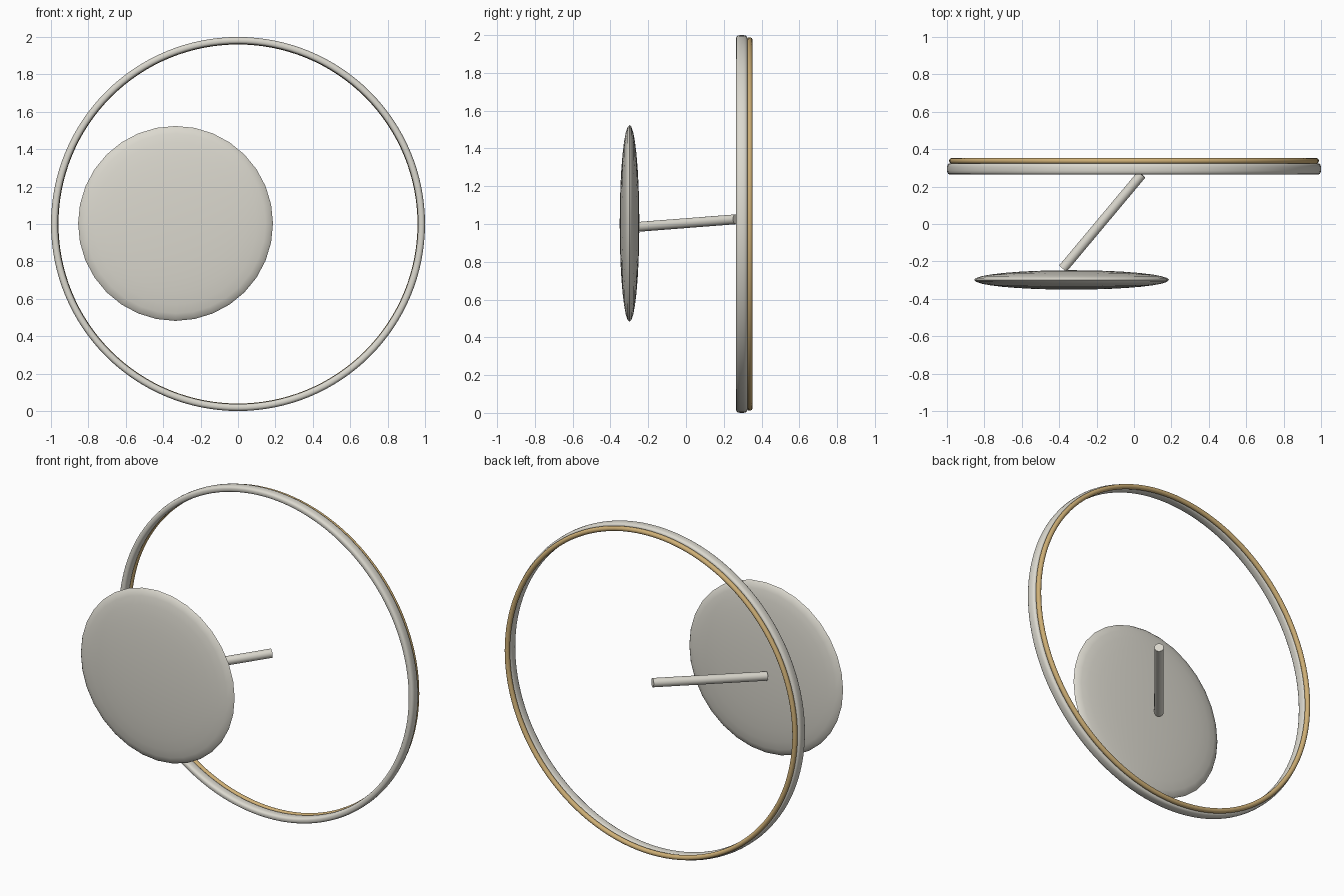
import bpy, bmesh, math
from mathutils import Vector, Matrix

cube = bpy.data.objects.get("Cube")
if cube:
    bpy.data.objects.remove(cube, do_unlink=True)


def make_material(name, rgb):
    mat = bpy.data.materials.new(name)
    mat.use_nodes = True
    mat.diffuse_color = (*rgb, 1)
    mat.node_tree.nodes["Principled BSDF"].inputs["Base Color"].default_value = (*rgb, 1)
    return mat


warm_white = make_material("warm white", (0.71, 0.69, 0.62))
gold = make_material("gold", (0.62, 0.43, 0.18))


def finish(name, bm, mat, angle=40):
    bmesh.ops.recalc_face_normals(bm, faces=bm.faces)
    mesh = bpy.data.meshes.new(name)
    bm.to_mesh(mesh)
    bm.free()
    mesh.materials.append(mat)
    obj = bpy.data.objects.new(name, mesh)
    bpy.context.collection.objects.link(obj)
    bpy.ops.object.select_all(action="DESELECT")
    obj.select_set(True)
    bpy.context.view_layer.objects.active = obj
    bpy.ops.object.shade_smooth_by_angle(angle=math.radians(angle))
    return obj


def hoop(name, radius, y, half_r, half_y, power, mat, segments=128, sides=16):
    """Closed ring around the y axis with a rounded cross-section."""
    bm = bmesh.new()
    loops = []
    for i in range(segments):
        a = math.tau * i / segments
        loop = []
        for j in range(sides):
            b = math.tau * (j + 0.5) / sides
            c, s = math.cos(b), math.sin(b)
            r = radius + half_r * math.copysign(abs(c) ** power, c)
            dy = half_y * math.copysign(abs(s) ** power, s)
            loop.append(bm.verts.new((r * math.cos(a), y + dy, 1 + r * math.sin(a))))
        loops.append(loop)
    for i in range(segments):
        p, q = loops[i], loops[(i + 1) % segments]
        for j in range(sides):
            k = (j + 1) % sides
            bm.faces.new((p[j], q[j], q[k], p[k]))
    return finish(name, bm, mat, 50)


# Large hoop and the thin gold hoop behind it
hoop("main_ring", 0.981, 0.295, 0.019, 0.030, 0.7, warm_white)
hoop("gold_ring", 0.974, 0.337, 0.0145, 0.015, 1.0, gold)

# Flattened round disc
bm = bmesh.new()
bmesh.ops.create_uvsphere(
    bm, u_segments=32, v_segments=16, radius=1,
    matrix=Matrix.Translation((-0.334, -0.299, 1.003))
    @ Matrix.Diagonal((0.521, 0.052, 0.521, 1))
    @ Matrix.Rotation(math.pi / 2, 4, "X"))
finish("disc", bm, warm_white, 60)

# Slanted rod from the disc towards the ring
start, end = Vector((-0.38, -0.238, 0.986)), Vector((0.041, 0.265, 1.025))
axis = end - start
bm = bmesh.new()
bmesh.ops.create_cone(
    bm, cap_ends=True, segments=32, radius1=0.026, radius2=0.026, depth=axis.length,
    matrix=Matrix.Translation((start + end) / 2)
    @ axis.to_track_quat("Z", "Y").to_matrix().to_4x4())
finish("rod", bm, warm_white)
